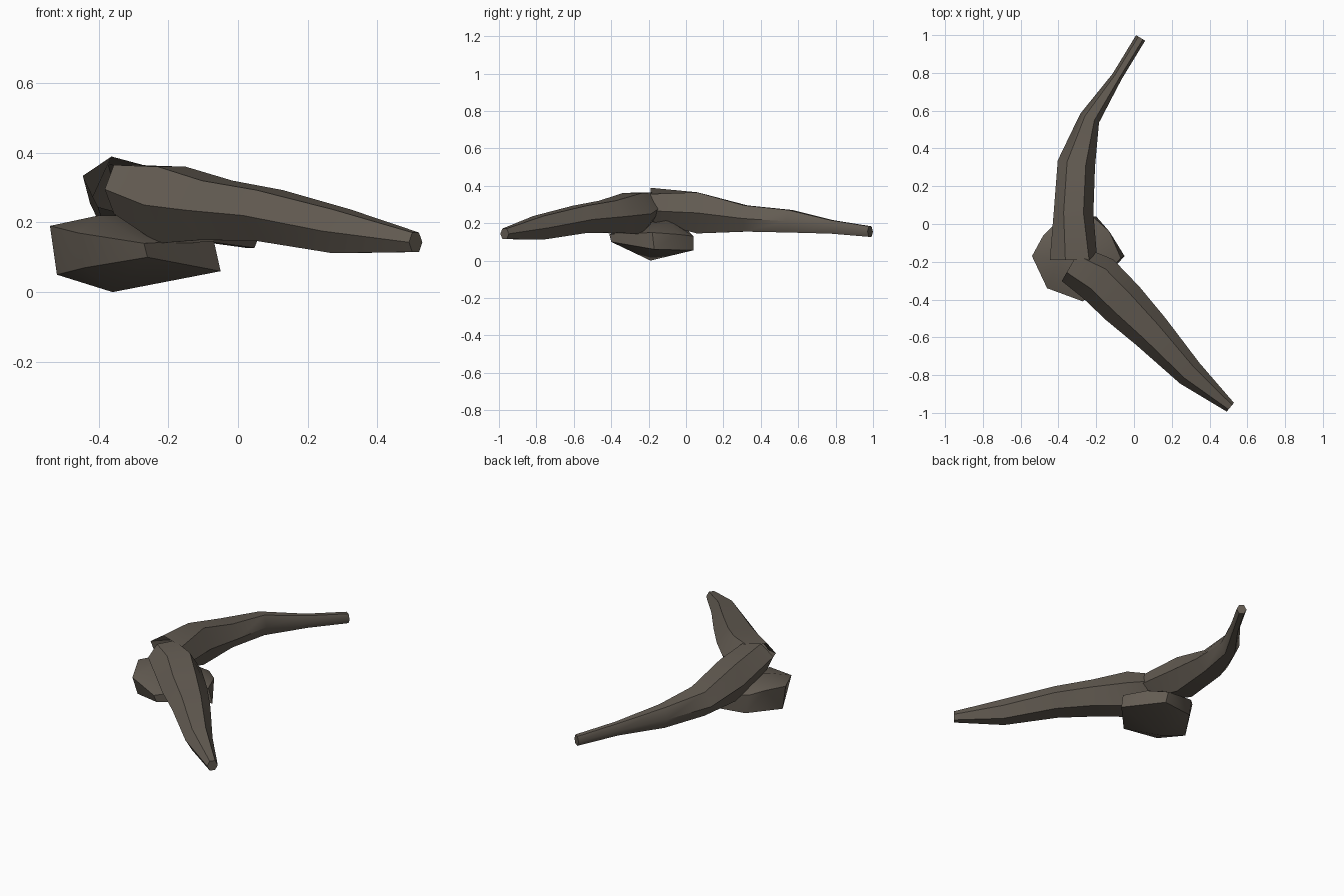
import bpy, bmesh, math
from mathutils import Vector

cube = bpy.data.objects.get("Cube")
if cube:
    bpy.data.objects.remove(cube)

BARK = (0.125, 0.106, 0.085, 1)
mat = bpy.data.materials.new("grey_brown")
mat.use_nodes = True
mat.diffuse_color = BARK
bsdf = mat.node_tree.nodes["Principled BSDF"]
bsdf.inputs["Base Color"].default_value = BARK
bsdf.inputs["Roughness"].default_value = 0.9


def finish(bm, name, angle):
    bmesh.ops.recalc_face_normals(bm, faces=bm.faces)
    mesh = bpy.data.meshes.new(name)
    bm.to_mesh(mesh)
    bm.free()
    mesh.materials.append(mat)
    ob = bpy.data.objects.new(name, mesh)
    bpy.context.collection.objects.link(ob)
    bpy.ops.object.select_all(action="DESELECT")
    ob.select_set(True)
    bpy.context.view_layer.objects.active = ob
    bpy.ops.object.shade_smooth_by_angle(angle=math.radians(angle))


def branch(name, stations, sides=6):
    """Tapered tube; each station is x, y, z, half width, half height, roll."""
    bm = bmesh.new()
    rings = []
    last = len(stations) - 1
    for i, (x, y, z, w, h, roll) in enumerate(stations):
        a, b = stations[max(i - 1, 0)], stations[min(i + 1, last)]
        along = Vector((b[0] - a[0], b[1] - a[1], 0)).normalized()
        side = Vector((along.y, -along.x, 0))
        up = Vector((0, 0, 1))
        ring = []
        for k in range(sides):
            t = math.tau * k / sides
            u, v = w * math.cos(t), h * math.sin(t) / 0.866
            r = math.radians(roll)
            u, v = u * math.cos(r) - v * math.sin(r), u * math.sin(r) + v * math.cos(r)
            ring.append(bm.verts.new(Vector((x, y, z)) + side * u + up * v))
        rings.append(ring)
    for low, high in zip(rings, rings[1:]):
        for k in range(sides):
            n = (k + 1) % sides
            bm.faces.new((low[k], low[n], high[n], high[k]))
    bm.faces.new(rings[-1])  # closed tip, open butt
    finish(bm, name, 50)


# Branch reaching back
branch("back_branch", [
    (-0.32, -0.19, 0.30, 0.13, 0.075, -15),
    (-0.32, 0.06, 0.255, 0.105, 0.11, 0),
    (-0.305, 0.32, 0.225, 0.10, 0.07, 0),
    (-0.235, 0.56, 0.21, 0.055, 0.06, 0),
    (-0.09, 0.78, 0.18, 0.028, 0.036, 0),
    (0.035, 0.985, 0.155, 0.028, 0.028, 0),
])

# Branch reaching forward
branch("front_branch", [
    (-0.33, -0.21, 0.295, 0.106, 0.07, 0),
    (-0.19, -0.29, 0.25, 0.13, 0.11, 0),
    (-0.06, -0.42, 0.235, 0.125, 0.085, 0),
    (0.09, -0.57, 0.22, 0.105, 0.073, 0),
    (0.295, -0.79, 0.175, 0.075, 0.063, 0),
    (0.51, -0.97, 0.143, 0.03, 0.028, 0),
])

# Faceted stump under the joint
bm = bmesh.new()
for p in [
    (-0.36, -0.19, 0.0), (-0.52, -0.17, 0.05), (-0.44, -0.32, 0.07),
    (-0.26, -0.40, 0.10), (-0.05, -0.17, 0.06), (-0.20, 0.04, 0.055),
    (-0.40, 0.01, 0.06), (-0.54, -0.17, 0.19), (-0.46, -0.34, 0.17),
    (-0.27, -0.41, 0.14), (-0.07, -0.18, 0.15), (-0.13, -0.04, 0.14),
    (-0.22, 0.04, 0.13), (-0.42, 0.0, 0.17), (-0.48, -0.06, 0.19),
    (-0.40, -0.20, 0.22), (-0.28, -0.10, 0.22),
]:
    bm.verts.new(p)
bmesh.ops.convex_hull(bm, input=bm.verts)
finish(bm, "stump", 40)
